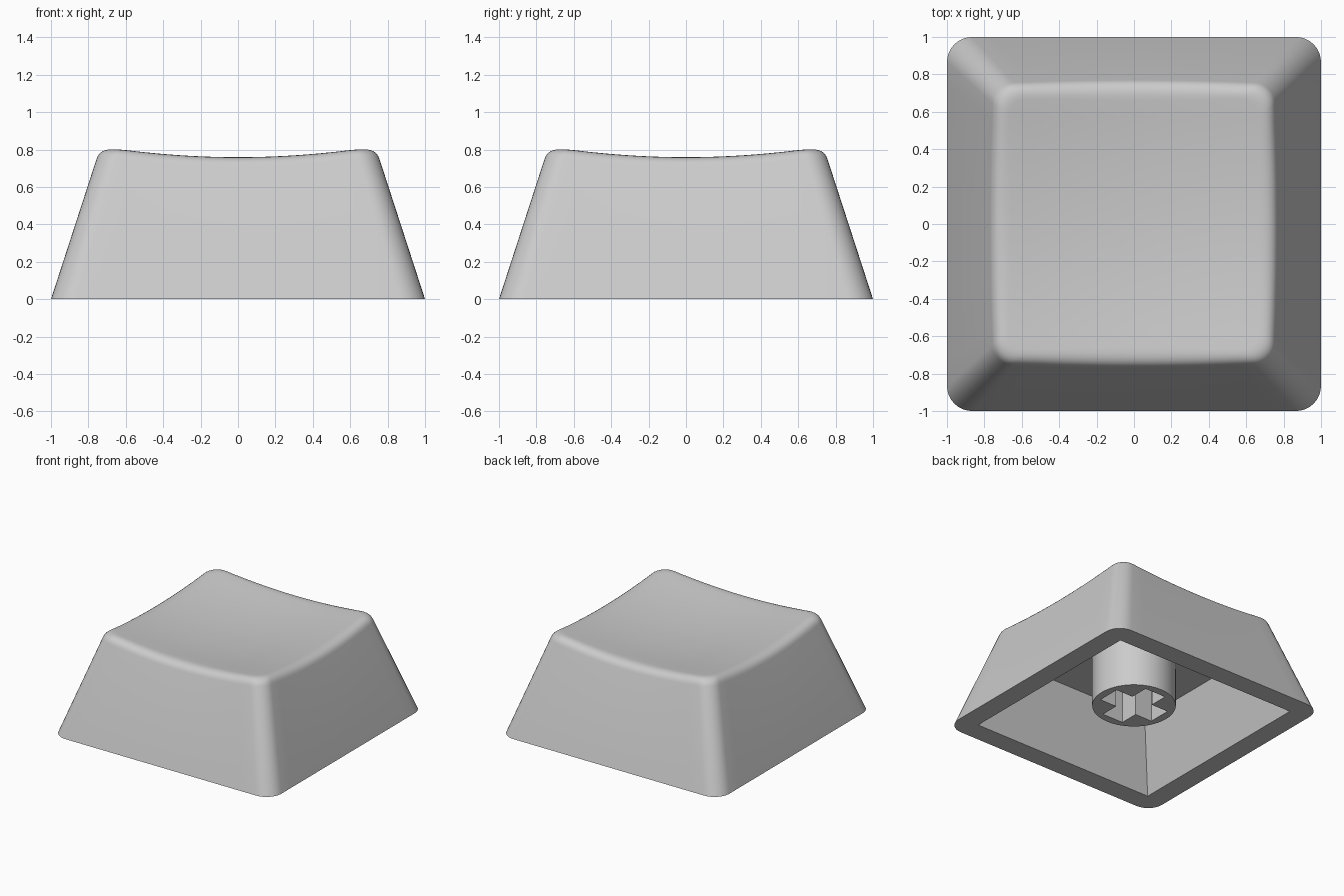
import bpy, bmesh, math
from mathutils import Vector

if "Cube" in bpy.data.objects:
    bpy.data.objects.remove(bpy.data.objects["Cube"])

TAPER = 0.325      # inward lean of the walls per unit height
WALL = 0.167       # wall thickness at the bottom rim
CEILING = 0.535    # height of the hollow

grey = bpy.data.materials.new("grey_plastic")
grey.diffuse_color = (0.6, 0.6, 0.6, 1)
grey.use_nodes = True
grey.node_tree.nodes["Principled BSDF"].inputs["Base Color"].default_value = grey.diffuse_color


def loft(name, rings):
    """Closed solid through a stack of equal-length rings, bottom to top."""
    bm = bmesh.new()
    loops = [[bm.verts.new(p) for p in ring] for ring in rings]
    n = len(rings[0])
    for a, b in zip(loops, loops[1:]):
        for i in range(n):
            j = (i + 1) % n
            bm.faces.new((a[i], a[j], b[j], b[i]))
    bm.faces.new(loops[0][::-1])
    bm.faces.new(loops[-1])
    bmesh.ops.recalc_face_normals(bm, faces=bm.faces)
    mesh = bpy.data.meshes.new(name)
    bm.to_mesh(mesh)
    bm.free()
    mesh.materials.append(grey)
    obj = bpy.data.objects.new(name, mesh)
    bpy.context.collection.objects.link(obj)
    return obj


def cut(target, cutter):
    """Subtract the cutter, remove it, then shade by angle."""
    mod = target.modifiers.new("cut", 'BOOLEAN')
    mod.operation, mod.solver, mod.object = 'DIFFERENCE', 'EXACT', cutter
    bpy.ops.object.select_all(action='DESELECT')
    bpy.context.view_layer.objects.active = target
    target.select_set(True)
    bpy.ops.object.modifier_apply(modifier=mod.name)
    bpy.data.objects.remove(cutter)
    bpy.ops.object.shade_smooth_by_angle(angle=math.radians(30))


def prism(outline, z):
    return [Vector((x, y, z)) for x, y in outline]


# Cap wall: rounded square that shrinks with height
def wall_ring(z, corner_steps=8, side_steps=14):
    half, r = 1 - TAPER * z, 0.135 - 0.03 * z
    pts = []
    for q in range(4):
        turn = q * math.pi / 2
        cx, cy = [(1, 1), (-1, 1), (-1, -1), (1, -1)][q]
        for k in range(corner_steps + 1):
            a = turn + k / corner_steps * math.pi / 2
            pts.append(Vector((cx * (half - r) + r * math.cos(a),
                               cy * (half - r) + r * math.sin(a), z)))
        # straight side, walking towards the next corner
        step = Vector((-math.sin(turn + math.pi / 2 - math.pi / 2), 0, 0))
        direction = Vector((-math.sin(turn + math.pi / 2), math.cos(turn + math.pi / 2), 0))
        start = pts[-1].copy()
        for k in range(1, side_steps):
            pts.append(start + direction * (2 * (half - r) * k / side_steps))
    return pts


# Spherical dish on top
def dish(p):
    return 0.711 + 0.105 * (p.x ** 2 + p.y ** 2)


low, high = wall_ring(0), wall_ring(1)
below, rim, inside = [], [], []
for a, b in zip(low, high):
    z = 0.77
    for _ in range(12):                      # where the wall meets the dish
        z = dish(a.lerp(b, z))
    below.append(a.lerp(b, z - 0.06))
    rim.append(a.lerp(b, z))
    p = rim[-1] * (1 - 0.09 / rim[-1].xy.length)
    p.z = dish(p)
    inside.append(p)

rings = [low]
for k in range(7):                           # rounded rim
    t = k / 6
    rings.append([a * (1 - t) ** 2 + b * (2 * t * (1 - t)) + c * t * t
                  for a, b, c in zip(below, rim, inside)])
for s in (0.86, 0.7, 0.53, 0.36, 0.18, 0.04):  # dished top
    ring = [Vector((p.x * s, p.y * s, 0)) for p in inside]
    for p in ring:
        p.z = dish(p)
    rings.append(ring)
cap = loft("key_cap", rings)


# Hollow underside with sharp corners
def square(z):
    h = 1 - WALL - TAPER * z
    return prism([(h, h), (-h, h), (-h, -h), (h, -h)], z)


cut(cap, loft("hollow_cutter", [square(-0.1), square(CEILING)]))

# Round stem with a cross-shaped socket
R, SIDES = 0.315, 48
circle = [(R * math.cos(i * math.tau / SIDES), R * math.sin(i * math.tau / SIDES))
          for i in range(SIDES)]
stem = loft("stem", [prism(circle, 0.11), prism(circle, CEILING + 0.02)])

L, W = 0.25, 0.095
arm = [(L, -W), (L, W), (W, W)]
cross = []
for c, s in ((1, 0), (0, 1), (-1, 0), (0, -1)):
    cross += [(x * c - y * s, x * s + y * c) for x, y in arm]
cut(stem, loft("socket_cutter", [prism(cross, 0.0), prism(cross, 0.5)]))
